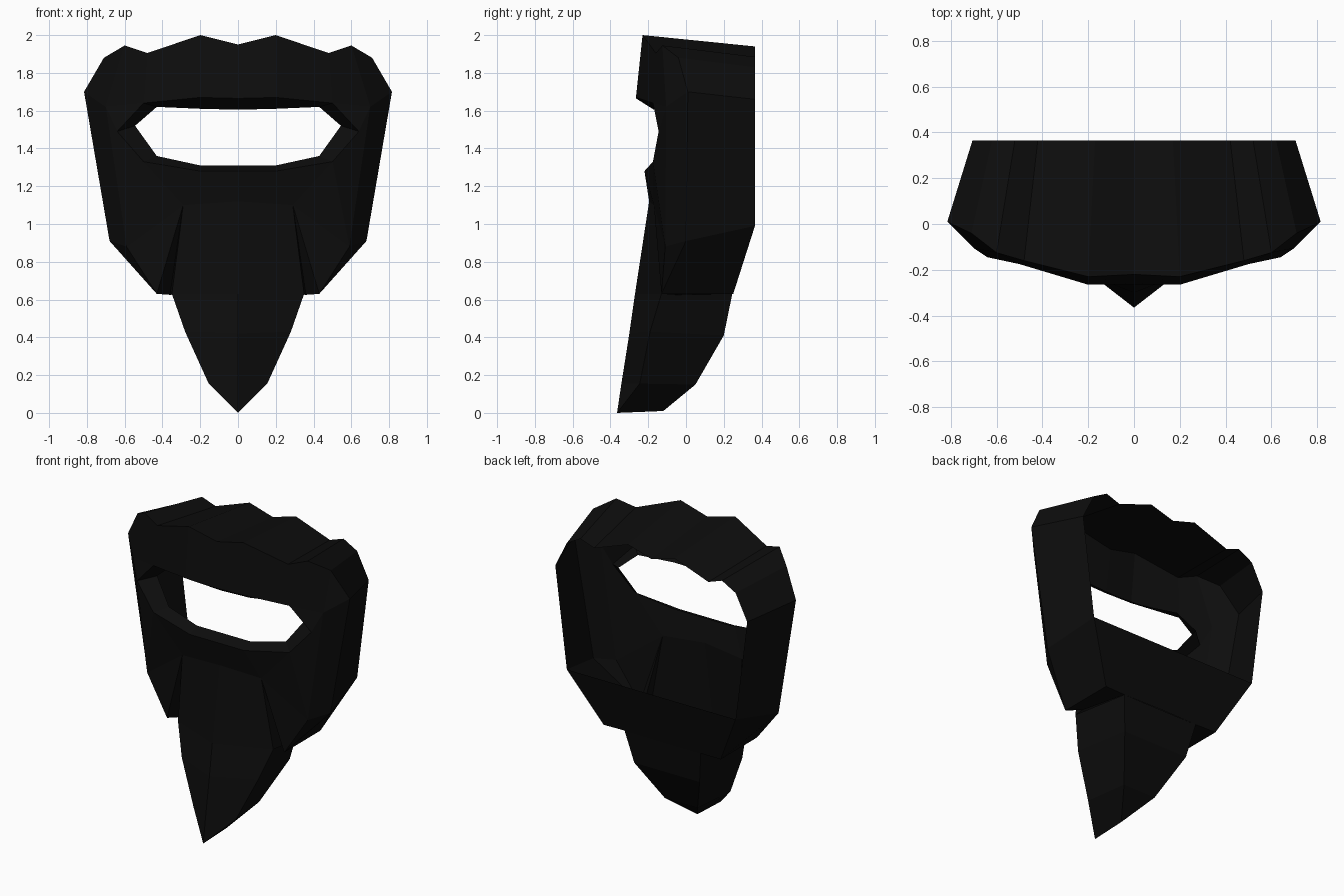
import bpy, bmesh

if "Cube" in bpy.data.objects:
    bpy.data.objects.remove(bpy.data.objects["Cube"])

black = bpy.data.materials.new("matte black")
black.diffuse_color = (0.004, 0.004, 0.004, 1)
black.use_nodes = True
black.node_tree.nodes["Principled BSDF"].inputs["Base Color"].default_value = black.diffuse_color

# Half-model control points, named by area
rim = [(0, -.265, 1.665), (.2, -.265, 1.67), (.5, -.175, 1.64), (.64, -.145, 1.49),
       (.5, -.175, 1.33), (.2, -.22, 1.28), (0, -.22, 1.28)]
hole = [(0, -.17, 1.605), (.2, -.165, 1.61), (.43, -.11, 1.62), (.545, -.07, 1.52),
        (.43, -.11, 1.36), (.2, -.145, 1.31), (0, -.145, 1.31)]
edge = [(0, -.22, 1.95), (.2, -.23, 2), (.48, -.16, 1.905), (.6, -.125, 1.945),
        (.71, -.04, 1.88), (.815, .01, 1.7), (.68, .0, .91), (.43, -.13, .63)]
back = [(0, .365, 1.89), (.17, .365, 1.94), (.42, .365, 1.85), (.52, .365, 1.885),
        (.62, .365, 1.83), (.705, .365, 1.66), (.62, .365, .99), (.43, .25, .63)]
temple, cheek = (.7, -.105, 1.62), (.59, -.11, .88)
groove, nose = (.29, -.17, 1.1), (0, -.195, 1.12)
fold = (.36, -.05, .625)


def strip(a, b):
    """Quads between two point rows of equal length."""
    return [(a[i], a[i + 1], b[i + 1], b[i]) for i in range(len(a) - 1)]


def mirrored_sheet(name, faces):
    """Flat-shaded surface from point loops, mirrored across x."""
    bm = bmesh.new()
    for f in faces:
        pts = [p for i, p in enumerate(f) if p not in f[:i]]
        if len(pts) > 2:
            bm.faces.new([bm.verts.new(p) for p in pts])
    bmesh.ops.remove_doubles(bm, verts=bm.verts, dist=.0005)
    bmesh.ops.recalc_face_normals(bm, faces=bm.faces)
    me = bpy.data.meshes.new(name)
    bm.to_mesh(me)
    bm.free()
    me.materials.append(black)
    ob = bpy.data.objects.new(name, me)
    bpy.context.collection.objects.link(ob)
    m = ob.modifiers.new("mirror", 'MIRROR')
    m.use_clip = True
    return ob


# Face front: brow, temples, cheeks and the bevelled eye slot
front = strip(rim, hole) + strip(rim[:3], edge[:3])
front += [
    (rim[2], edge[2], edge[3], temple), (rim[2], temple, rim[3]),
    (edge[3], edge[4], temple), (edge[4], edge[5], temple),
    (rim[3], temple, cheek, rim[4]), (temple, edge[5], edge[6], cheek),
    (cheek, edge[6], edge[7]), (rim[4], cheek, groove), (cheek, edge[7], groove),
    (rim[4], groove, rim[5]), (rim[5], groove, nose, rim[6]),
    (groove, edge[7], fold),
]
mirrored_sheet("face_front", front)

# Scalloped top and side walls, open at the back
mirrored_sheet("side_walls", strip(edge, back))

# Sloping jaw plate and undersides of the cheeks
jaw_mid, jaw_low = (0, .365, .99), (0, .25, .63)
jaw_in = (.28, .245, .63)
mirrored_sheet("jaw_plate", [
    (jaw_mid, back[6], back[7], jaw_in, jaw_low),
    (edge[7], back[7], jaw_in, fold),
])

# Pointed beard: ridge, side edge and back rows from top to tip
ridge = [nose, (0, -.27, .63), (0, -.3, .42), (0, -.342, .155), (0, -.365, 0)]
side = [groove, (.35, -.13, .63), (.28, -.19, .43), (.155, -.245, .155), (0, -.365, 0)]
rear = [(.28, .245, .63), (.24, .2, .41), (.12, .05, .15), (0, -.12, .01)]
rear_mid = [(0, y, z) for x, y, z in rear]
mirrored_sheet("beard", strip(ridge, side) + strip(side[1:], rear) + strip(rear, rear_mid)
               + [(groove, side[1], fold)])
